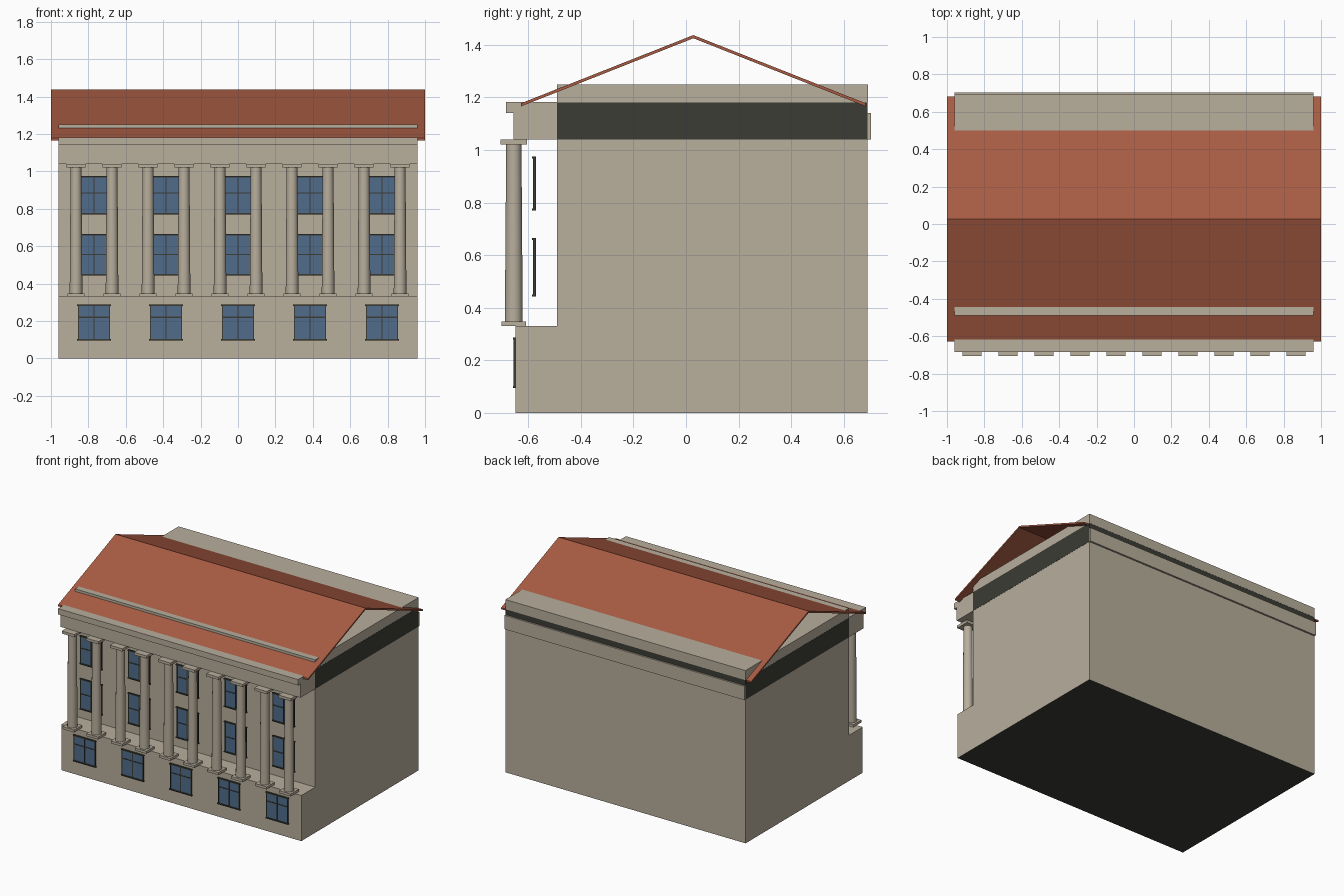
import bpy, bmesh
from mathutils import Matrix, Vector

if "Cube" in bpy.data.objects:
    bpy.data.objects.remove(bpy.data.objects["Cube"])


def material(name, rgb):
    m = bpy.data.materials.new(name)
    m.diffuse_color = (*rgb, 1)
    m.use_nodes = True
    m.node_tree.nodes["Principled BSDF"].inputs["Base Color"].default_value = m.diffuse_color
    return m


STONE = material("stone", (0.48, 0.425, 0.335))
ROOF = material("roof_red", (0.39, 0.105, 0.055))
GLASS = material("window_blue", (0.08, 0.15, 0.255))
DARK = material("dark_grey", (0.045, 0.045, 0.036))


def finish(name, bm, *mats):
    bmesh.ops.recalc_face_normals(bm, faces=bm.faces)
    me = bpy.data.meshes.new(name)
    bm.to_mesh(me)
    bm.free()
    for m in mats:
        me.materials.append(m)
    ob = bpy.data.objects.new(name, me)
    bpy.context.collection.objects.link(ob)
    return ob


def add_box(bm, x0, x1, y0, y1, z0, z1):
    c = Vector(((x0 + x1) / 2, (y0 + y1) / 2, (z0 + z1) / 2))
    mat = Matrix.Translation(c) @ Matrix.Diagonal((x1 - x0, y1 - y0, z1 - z0, 1))
    bmesh.ops.create_cube(bm, size=1, matrix=mat)


def box(name, half_x, y0, y1, z0, z1, mat):
    bm = bmesh.new()
    add_box(bm, -half_x, half_x, y0, y1, z0, z1)
    return finish(name, bm, mat)


# Ground storey, with a dark underside
W = 0.96
base = box("ground_storey", W, -0.648, 0.69, 0, 0.33, STONE)
base.data.materials.append(DARK)
for p in base.data.polygons:
    if p.normal.z < -0.5:
        p.material_index = 1

# Upper walls, dark attic band and parapet block
box("upper_walls", W, -0.49, 0.69, 0.33, 1.04, STONE)
box("attic_band", W + 0.001, -0.49, 0.691, 1.04, 1.18, DARK)
box("parapet", W, -0.49, 0.692, 1.18, 1.25, STONE)

# Entablature beam and cornice
box("entablature", W, -0.657, 0.703, 1.04, 1.14, STONE)
box("cornice", W, -0.685, 0.68, 1.14, 1.182, STONE)

# Thin gabled roof, extruded along x
RY, EAVE, RIDGE, RUN, T = 0.028, 1.166, 1.425, 0.655, 0.012
profile = [(-RUN, EAVE), (0, RIDGE), (RUN, EAVE),
           (RUN, EAVE + T), (0, RIDGE + T), (-RUN, EAVE + T)]
bm = bmesh.new()
ends = [[bm.verts.new((x, RY + y, z)) for y, z in profile] for x in (-1, 1)]
for v in ends:
    bm.faces.new((v[0], v[1], v[4], v[5]))
    bm.faces.new((v[1], v[2], v[3], v[4]))
for i in range(6):
    j = (i + 1) % 6
    bm.faces.new((ends[0][i], ends[0][j], ends[1][j], ends[1][i]))
finish("roof", bm, ROOF)

# Ten tapered columns with square plinths and capitals
CY = -0.655
for i in range(10):
    cx = -0.866 + 0.1925 * i
    bm = bmesh.new()
    bmesh.ops.create_cone(bm, cap_ends=True, segments=24, radius1=0.034, radius2=0.029,
                          depth=0.68, matrix=Matrix.Translation((cx, CY, 0.685)))
    for f in bm.faces:
        f.smooth = abs(f.normal.z) < 0.5
    for h, z0, z1 in ((0.046, 0.33, 0.348), (0.05, 1.021, 1.04)):
        add_box(bm, cx - h, cx + h, CY - h, CY + h, z0, z1)
    finish(f"column_{i + 1}", bm, STONE)


# Windows: glass plate with dark frame, head, sill and glazing bars
def window(name, cx, y, z0, z1, bar_z):
    h = 0.083
    bm = bmesh.new()
    add_box(bm, cx - h, cx + h, y - 0.004, y + 0.003, z0, z1)
    finish(name + "_glass", bm, GLASS)
    bm = bmesh.new()
    yf, yb, t = y - 0.007, y + 0.004, 0.003
    for x in (cx - h, cx, cx + h):
        add_box(bm, x - t, x + t, yf, yb, z0, z1)
    add_box(bm, cx - h, cx + h, yf, yb, bar_z - t, bar_z + t)
    for z in (z0, z1):
        add_box(bm, cx - h - 0.007, cx + h + 0.007, yf - 0.003, yb, z - 0.004, z + 0.004)
    finish(name + "_frame", bm, DARK)


for i in range(5):
    cx = -0.77 + 0.385 * i
    window(f"ground_window_{i + 1}", cx, -0.649, 0.099, 0.283, 0.22)
    window(f"middle_window_{i + 1}", cx, -0.575, 0.446, 0.662, 0.555)
    window(f"top_window_{i + 1}", cx, -0.575, 0.773, 0.972, 0.885)
